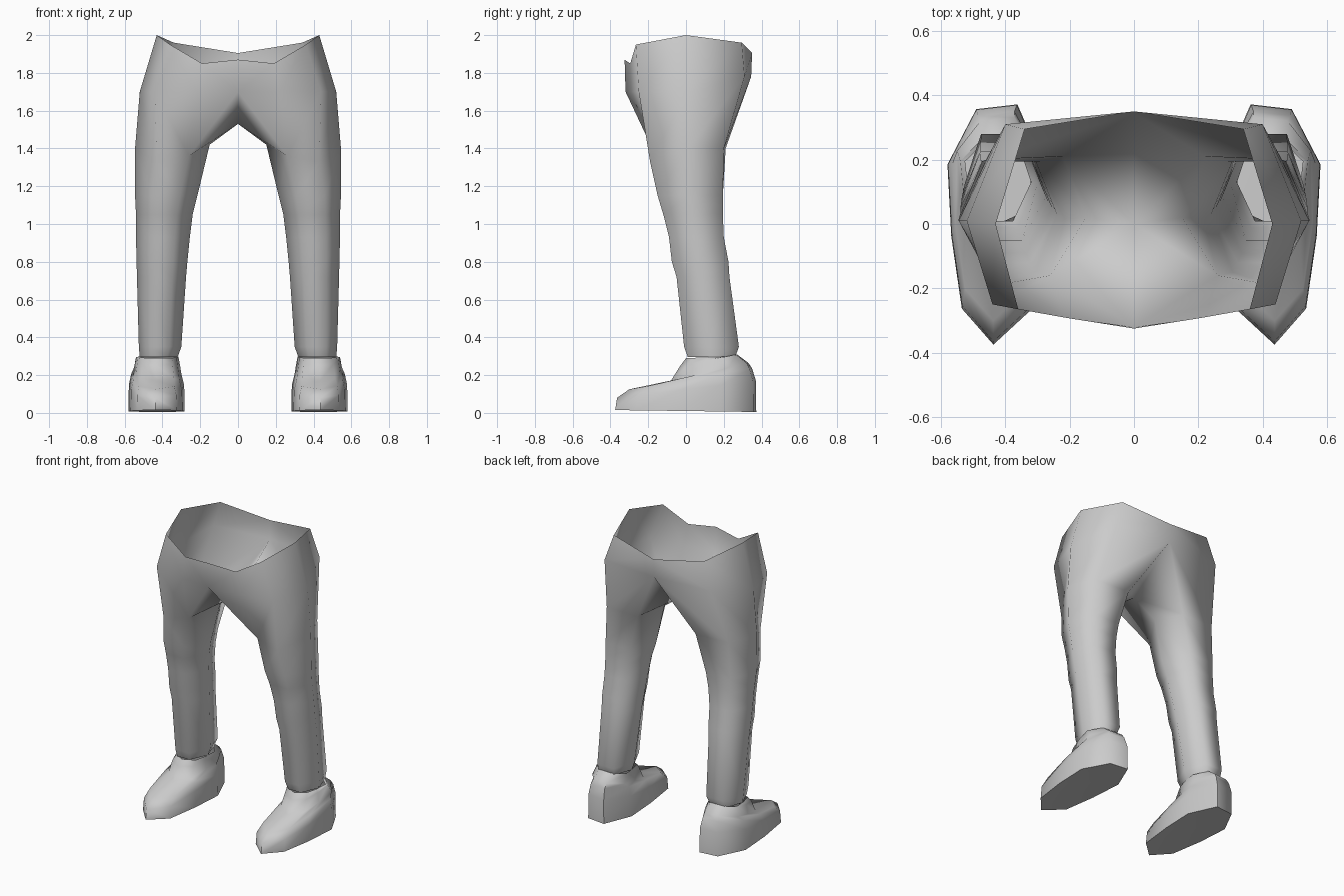
import bpy, bmesh, math

cube = bpy.data.objects.get("Cube")
if cube:
    bpy.data.objects.remove(cube, do_unlink=True)

grey = bpy.data.materials.new("light grey")
grey.use_nodes = True
COLOUR = (0.6, 0.6, 0.6, 1)
grey.diffuse_color = COLOUR
grey.node_tree.nodes["Principled BSDF"].inputs["Base Color"].default_value = COLOUR


def add_ring(bm, points):
    return [bm.verts.new(p) for p in points]


def loft(bm, upper, lower, closed=True):
    """Quads between two rings that run counter-clockwise seen from above."""
    n = len(upper)
    for i in range(n if closed else n - 1):
        j = (i + 1) % n
        bm.faces.new((lower[i], lower[j], upper[j], upper[i]))


def finish(bm, name, angle):
    """Turn the left half into a smooth object mirrored across x = 0."""
    mesh = bpy.data.meshes.new(name)
    bm.to_mesh(mesh)
    bm.free()
    mesh.materials.append(grey)
    ob = bpy.data.objects.new(name, mesh)
    bpy.context.collection.objects.link(ob)
    mirror = ob.modifiers.new("Mirror", "MIRROR")
    mirror.merge_threshold = 0.001
    bpy.ops.object.select_all(action="DESELECT")
    ob.select_set(True)
    bpy.context.view_layer.objects.active = ob
    bpy.ops.object.shade_smooth_by_angle(angle=math.radians(angle))


# Trousers: open waist, hips, crotch, then the leg tube
bm = bmesh.new()
waist = add_ring(bm, [(0, -.325, 1.87), (.19, -.295, 1.85), (.36, -.265, 1.95),
                      (.43, 0, 2.0), (.34, .295, 1.96), (0, .35, 1.905)])
hips = add_ring(bm, [(0, -.32, 1.70), (.22, -.29, 1.70), (.44, -.25, 1.70),
                     (.52, .01, 1.70), (.40, .31, 1.78), (0, .345, 1.78)])
thigh = add_ring(bm, [(.26, -.16, 1.36), (.43, -.19, 1.33), (.545, .01, 1.40),
                      (.46, .20, 1.40), (.22, .21, 1.40), (.15, .02, 1.42)])
crotch = bm.verts.new((0, 0, 1.53))
loft(bm, waist, hips, closed=False)
loft(bm, hips[1:], thigh[:5], closed=False)
for tri in ((hips[0], thigh[0], hips[1]), (hips[0], crotch, thigh[0]),
            (crotch, thigh[5], thigh[0]), (crotch, thigh[4], thigh[5]),
            (crotch, hips[5], thigh[4])):
    bm.faces.new(tri)

# Leg rings: height, inner x, outer x, front y, back y
HEX = ((.28, 0), (.74, 0), (1, .48), (.78, 1), (.22, 1), (0, .48))
previous = thigh
for z, xi, xo, yf, yb in ((1.15, .215, .545, -.15, .195), (1.05, .24, .54, -.12, .195),
                          (.93, .255, .54, -.09, .20), (.80, .268, .537, -.075, .225),
                          (.72, .275, .535, -.05, .23), (.35, .30, .525, -.01, .28),
                          (.295, .32, .52, .01, .26)):
    ring = add_ring(bm, [(xi + u * (xo - xi), yf + v * (yb - yf), z) for u, v in HEX])
    loft(bm, previous, ring)
    previous = ring
finish(bm, "trousers", 180)

# Shoes: one footprint outline scaled into each ring, from ankle to sole
FOOT = ((.52, 0), (.85, .15), (.96, .45), (1, .75), (.70, .98),
        (.27, 1), (0, .75), (.04, .45), (.14, .14))
bm = bmesh.new()
previous = None
# inner x, outer x, front y, back y, front z, back z
for xi, xo, yf, yb, zf, zb in ((.315, .525, 0, .26, .29, .30),
                               (.315, .54, -.03, .27, .25, .31),
                               (.305, .55, -.08, .33, .17, .265),
                               (.30, .565, -.30, .35, .125, .235),
                               (.285, .578, -.365, .37, .08, .17),
                               (.282, .58, -.375, .372, .015, .005)):
    ring = add_ring(bm, [(xi + u * (xo - xi), yf + v * (yb - yf), zf + v * (zb - zf))
                         for u, v in FOOT])
    if previous:
        loft(bm, previous, ring)
    previous = ring
# Sole, slightly arched at its middle
arch = bm.verts.new((.43, 0, .022))
for i in range(len(previous)):
    bm.faces.new((previous[(i + 1) % len(previous)], previous[i], arch))
finish(bm, "shoes", 60)
